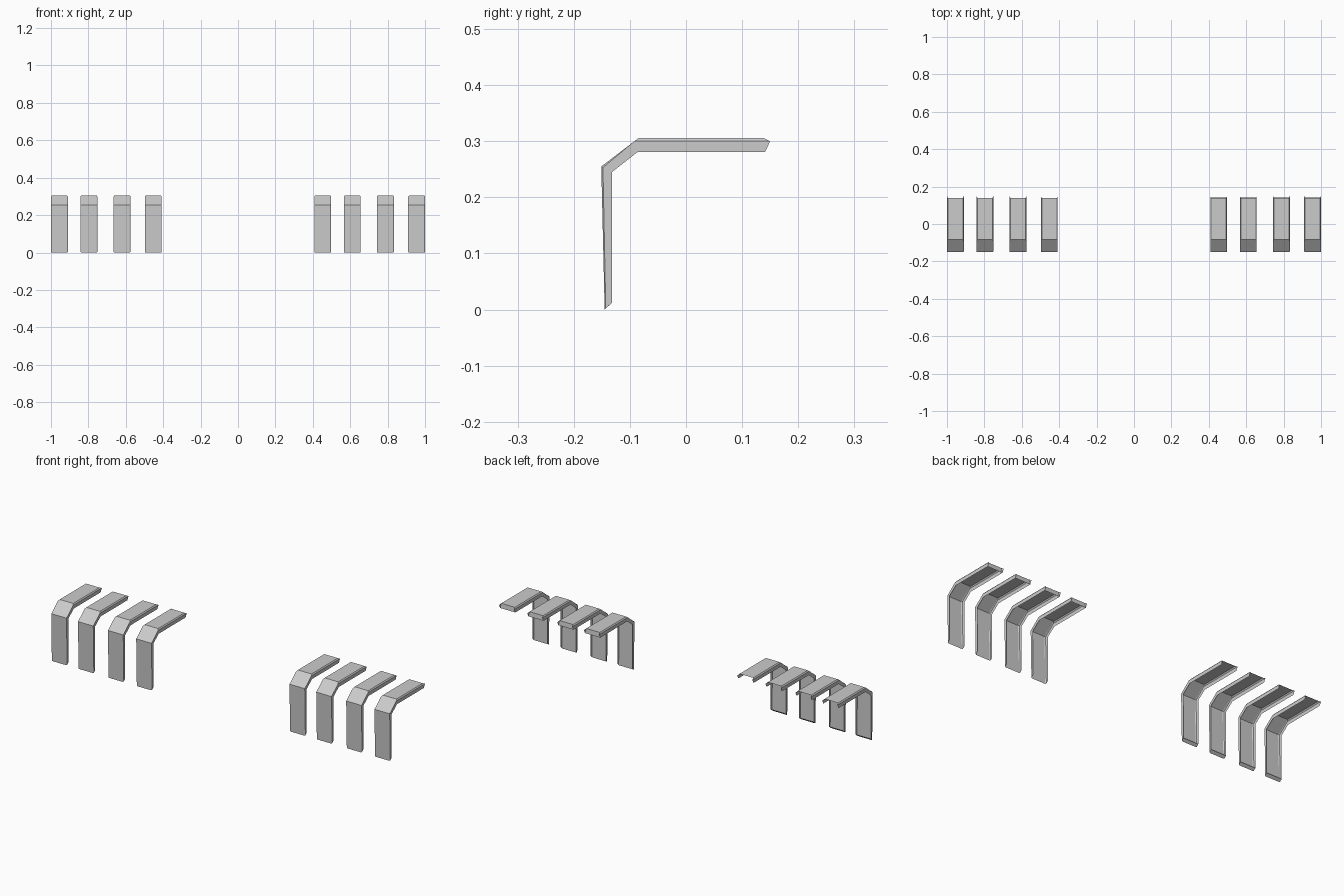
import bpy

if "Cube" in bpy.data.objects:
    bpy.data.objects.remove(bpy.data.objects["Cube"])

HALF = 0.045   # half the strap width
FACE = 0.040   # half the width of the flat outer face

# Side profile stations (y, z): inner rim, chamfer edge, outer face
STATIONS = [
    ((-0.132, 0.012), (-0.143, 0.002), (-0.145, 0.0)),
    ((-0.132, 0.245), (-0.148, 0.253), (-0.151, 0.255)),
    ((-0.086, 0.281), (-0.092, 0.300), (-0.084, 0.306)),
    ((0.141, 0.281), (0.150, 0.300), (0.138, 0.306)),
]


def strap(name, x, top_lip, bottom_lip):
    verts, faces = [], []
    for rim, chamfer, face in STATIONS:
        section = [(-HALF, rim), (-HALF, chamfer), (-FACE, face),
                   (FACE, face), (HALF, chamfer), (HALF, rim)]
        verts += [(x + dx, y, z) for dx, (y, z) in section]
    # Flanges, chamfers and outer face, open on the inner side
    for s in range(len(STATIONS) - 1):
        for i in range(5):
            a = s * 6 + i
            faces.append((a, a + 1, a + 7, a + 6))
    # End lips close the channel
    for on, b in ((bottom_lip, 0), (top_lip, 18)):
        if on:
            lip = [(b, b + 2, b + 1), (b, b + 5, b + 3, b + 2), (b + 5, b + 4, b + 3)]
            faces += lip if b == 0 else [f[::-1] for f in lip]
    mesh = bpy.data.meshes.new(name)
    mesh.from_pydata(verts, [], faces)
    # Make the outer faces point outward
    mesh.flip_normals()
    mesh.update()
    obj = bpy.data.objects.new(name, mesh)
    bpy.context.collection.objects.link(obj)


# Two groups of four bent straps
for i, x in enumerate((-0.955, -0.797, -0.62, -0.453)):
    strap(f"left_bracket_{i + 1}", x, False, True)
    strap(f"right_bracket_{i + 1}", x + 1.408, True, False)
